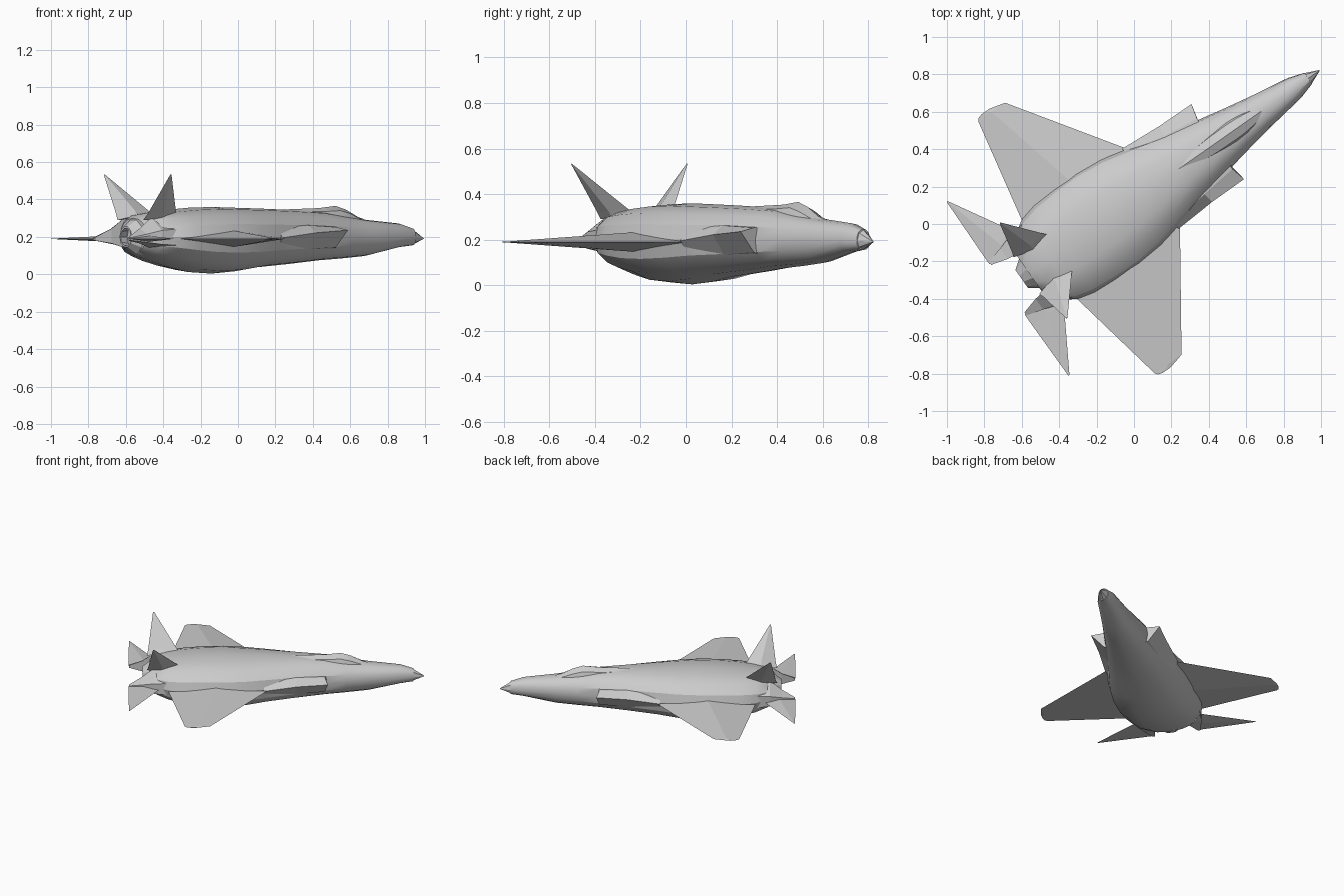
import bpy, bmesh
from math import radians, cos, sin, pi

HEADING = radians(35)            # the aircraft points diagonally
ORIGIN = (-0.06, 0.085, 0)


def add(name, verts, faces, mirror=False, smooth=None):
    """Mesh in aircraft space (x forward, y left), then turned to its heading."""
    me = bpy.data.meshes.new(name)
    me.from_pydata(verts, [], faces)
    bm = bmesh.new()
    bm.from_mesh(me)
    bmesh.ops.recalc_face_normals(bm, faces=bm.faces)
    bm.to_mesh(me)
    bm.free()
    ob = bpy.data.objects.new(name, me)
    bpy.context.collection.objects.link(ob)
    ob.rotation_euler.z = HEADING
    ob.location = ORIGIN
    if mirror:
        m = ob.modifiers.new("mirror", 'MIRROR')
        m.use_axis = (False, True, False)
    if smooth:
        bpy.ops.object.select_all(action='DESELECT')
        ob.select_set(True)
        bpy.context.view_layer.objects.active = ob
        bpy.ops.object.shade_smooth_by_angle(angle=radians(smooth))
    return ob


def loft(name, rings, mirror=False, smooth=None):
    """Skin a list of equal-sized closed rings and cap both ends."""
    n = len(rings[0])
    verts = [p for r in rings for p in r]
    faces = [(i * n + j, i * n + (j + 1) % n, (i + 1) * n + (j + 1) % n, (i + 1) * n + j)
             for i in range(len(rings) - 1) for j in range(n)]
    faces += [tuple(range(n))[::-1], tuple(range(len(verts) - n, len(verts)))]
    return add(name, verts, faces, mirror, smooth)


def oval(u, w, zt, zb, zm, n=16, e=0.88, v=0.0):
    """Rounded section, widest at zm, with separate top and bottom heights."""
    ring = []
    for k in range(n):
        a = 2 * pi * k / n
        c, s = cos(a), sin(a)
        y = abs(c) ** e * (1 if c > 0 else -1) * w
        z = zm + abs(s) ** e * ((zt - zm) if s > 0 else -(zm - zb))
        ring.append((u, v + y, z))
    return ring


# fuselage with its deep belly
loft("fuselage", [oval(*s) for s in (
    (1.21, .036, .246, .155, .195), (1.12, .064, .272, .145, .20),
    (0.90, .098, .292, .098, .20), (0.75, .125, .312, .085, .20),
    (0.60, .155, .335, .075, .20), (0.40, .195, .345, .055, .20),
    (0.20, .245, .352, .038, .20), (0.05, .280, .356, .016, .20),
    (-.10, .298, .360, .004, .20), (-.25, .295, .356, .012, .20),
    (-.38, .283, .346, .038, .20), (-.48, .258, .335, .065, .20),
    (-.56, .205, .322, .090, .20), (-.61, .120, .300, .120, .20))], smooth=25)

# faceted nose cap
loft("nose_cone", [oval(1.205, .036, .246, .155, .195, 8, 1),
                   oval(1.285, .002, .193, .189, .191, 8, 1)])

# raised cockpit canopy
loft("canopy", [oval(*s, 8, 1) for s in (
    (.93, .015, .285, .25, .26), (.86, .048, .305, .24, .26),
    (.78, .062, .345, .24, .27), (.71, .066, .366, .25, .28),
    (.60, .064, .354, .26, .29), (.35, .040, .346, .28, .30))], smooth=25)

# air intake cheeks with a swept outer lip, running back to the wing root
loft("intake", [
    [(.595, .08, .262), (.60, .165, .252), (.62, .245, .236), (.60, .16, .145), (.595, .08, .12)],
    [(.40, .08, .275), (.40, .19, .262), (.41, .247, .222), (.40, .18, .135), (.40, .08, .11)],
    [(.18, .08, .28), (.18, .22, .25), (.18, .262, .195), (.18, .22, .14), (.18, .08, .11)]],
    mirror=True)


def surface(name, sections):
    """Diamond-profile flying surface: (front, back, side, thickness, height)."""
    rings = []
    for f, b, v, t, z in sections:
        m = f + (b - f) * 0.5
        rings.append([(f, v, z), (m, v, z + t), (b, v, z), (m, v, z - t)])
    return loft(name, rings, mirror=True)


# main wings with clipped rounded tips
surface("wing", [(.27, -.50, .15, .052, .19), (.19, -.478, .262, .044, .19),
                 (-.192, -.367, .822, .005, .19), (-.25, -.355, .837, .003, .19),
                 (-.28, -.33, .844, .002, .19)])

# tail booms either side of the engine
loft("tail_boom", [
    [(-.40, .10, .30), (-.40, .25, .25), (-.40, .25, .15), (-.40, .10, .10)],
    [(-.58, .12, .305), (-.58, .225, .235), (-.58, .225, .16), (-.58, .12, .14)],
    [(-.66, .13, .245), (-.66, .20, .215), (-.66, .20, .17), (-.66, .13, .165)],
    [(-.75, .155, .198), (-.75, .175, .196), (-.75, .175, .182), (-.75, .155, .18)]],
    mirror=True)

# triangular tailplanes
surface("tailplane", [(-.53, -.756, .165, .016, .19), (-.55, -.756, .235, .014, .19),
                      (-.745, -.752, .567, .001, .19)])

# outward canted fins, thick at the base and pointed on top
loft("tail_fin", [
    [(-.39, .10, .31), (-.52, .135, .295), (-.63, .12, .29), (-.52, .09, .315)],
    [(-.42, .125, .338), (-.52, .155, .325), (-.62, .145, .32), (-.52, .12, .345)],
    [(-.578, .310, .533), (-.582, .312, .532), (-.586, .310, .533), (-.582, .308, .534)]],
    mirror=True)

# hollow engine nozzle
loft("nozzle", [oval(u, r, .2 + r, .2 - r, .2, 10, 1) for u, r in
                ((-.55, .115), (-.61, .095), (-.66, .058), (-.66, .048), (-.60, .06))])
